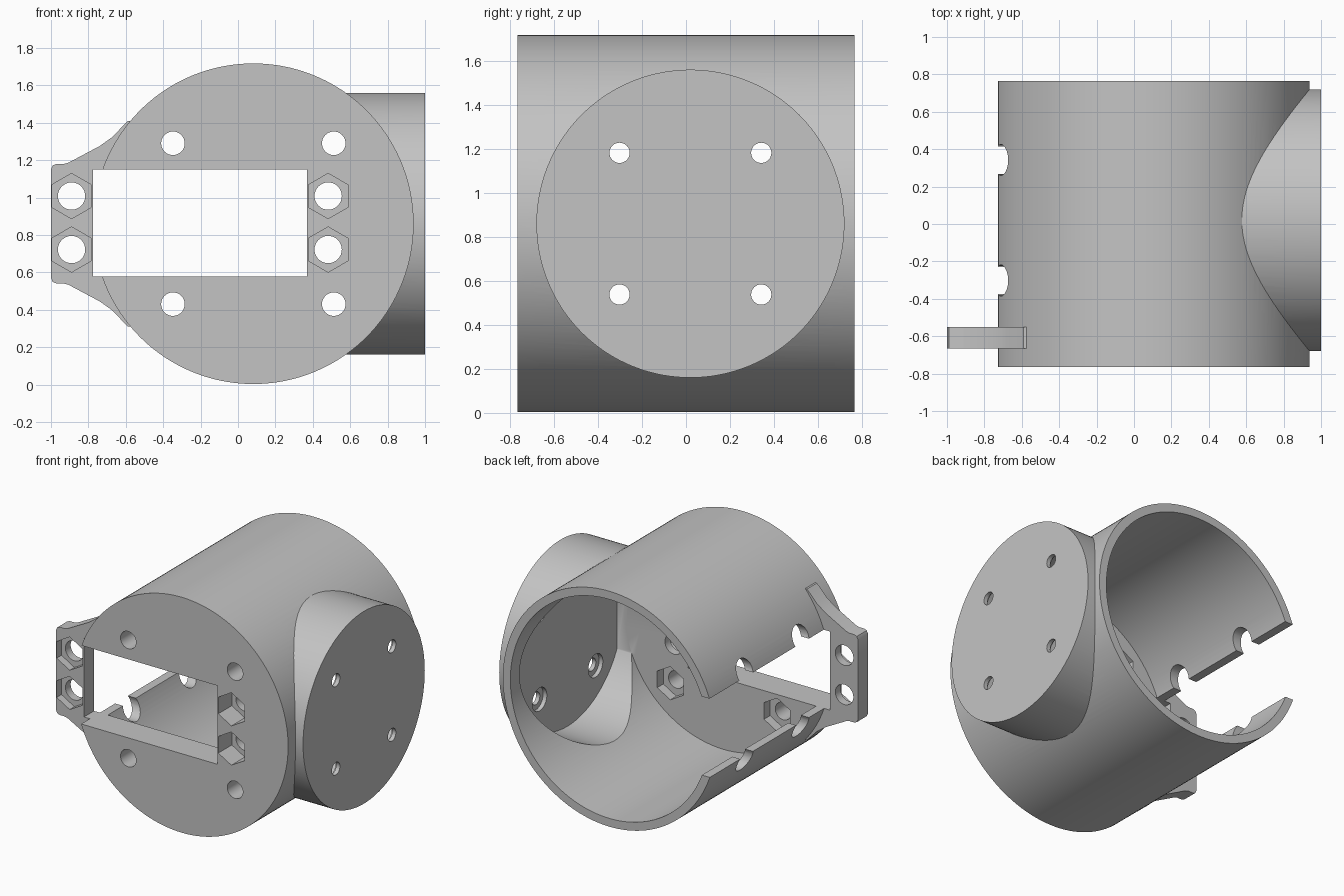
import bpy, bmesh, math

if "Cube" in bpy.data.objects:
    bpy.data.objects.remove(bpy.data.objects["Cube"], do_unlink=True)

CX, CY, CZ = 0.082, 0.02, 0.86      # drum axis x, side tube axis y, shared height
FRONT, PLATE, BACK = -0.765, -0.55, 0.765
WALL = 0.06

grey = bpy.data.materials.new("plain grey")
grey.use_nodes = True
grey.diffuse_color = (0.55, 0.55, 0.55, 1)
grey.node_tree.nodes["Principled BSDF"].inputs["Base Color"].default_value = (0.55, 0.55, 0.55, 1)


def ring(u, v, r, n=32, turn=0.0):
    steps = [2 * math.pi * i / n + turn for i in range(n)]
    return [(u + r * math.cos(a), v + r * math.sin(a)) for a in steps]


def hexagon(u, v):
    return ring(u, v, 0.121, 6, math.pi / 2)


def prism(name, axis, points, lo, hi):
    """Extrude a profile along x (points are y, z) or along y (points are x, z)."""
    bm = bmesh.new()
    place = (lambda u, v, d: (d, u, v)) if axis == "x" else (lambda u, v, d: (u, d, v))
    ends = [[bm.verts.new(place(u, v, d)) for u, v in points] for d in (lo, hi)]
    bm.faces.new(ends[0])
    bm.faces.new(ends[1])
    for i in range(len(points)):
        j = (i + 1) % len(points)
        bm.faces.new((ends[0][i], ends[0][j], ends[1][j], ends[1][i]))
    bmesh.ops.recalc_face_normals(bm, faces=bm.faces)
    mesh = bpy.data.meshes.new(name)
    bm.to_mesh(mesh)
    bm.free()
    mesh.materials.append(grey)
    obj = bpy.data.objects.new(name, mesh)
    bpy.context.scene.collection.objects.link(obj)
    return obj


def combine(body, other, operation):
    mod = body.modifiers.new("combine", "BOOLEAN")
    mod.operation, mod.solver, mod.object = operation, "EXACT", other
    bpy.context.view_layer.objects.active = body
    bpy.ops.object.modifier_apply(modifier=mod.name)
    bpy.data.objects.remove(other, do_unlink=True)


# Drum, side tube and bracket ear
housing = prism("housing", "y", ring(CX, CZ, 0.857, 160), FRONT, BACK)
combine(housing, prism("side_tube", "x", ring(CY, CZ, 0.70, 144), 0.3, 1.0), "UNION")
upper = [(-1.0, 1.15), (-0.99, 1.172), (-0.97, 1.18), (-0.93, 1.18), (-0.905, 1.187),
         (-0.74, 1.275), (-0.67, 1.325), (-0.59, 1.41), (-0.45, 1.41)]
lower = [(x, 2 * CZ - z) for x, z in reversed(upper)]
combine(housing, prism("bracket_ear", "y", upper + lower, -0.665, PLATE), "UNION")

# Hollow interiors, leaving the front plate and the side disc
combine(housing, prism("drum_bore", "y", ring(CX, CZ, 0.857 - WALL, 160), PLATE, 1), "DIFFERENCE")
bore = [(y, z) for y, z in ring(CY, CZ, 0.70 - WALL, 144) if y > PLATE]
half = math.sqrt((0.70 - WALL) ** 2 - (PLATE - CY) ** 2)
cut = next(i for i, (y, z) in enumerate(bore) if z < CZ and y < CY)
bore[cut:cut] = [(PLATE, CZ + half), (PLATE, CZ - half)]
combine(housing, prism("tube_bore", "x", bore, 0.3, 1.0 - WALL), "DIFFERENCE")

# Rectangular window running back as a slot in the drum wall
slot = [(-0.775, 0.578), (0.37, 0.578), (0.37, 1.15), (-0.775, 1.15)]
combine(housing, prism("slot", "y", slot, -1, 1), "DIFFERENCE")

for side in (-1, 1):
    # Window screw holes with nut pockets in front
    for x in (-0.89, 0.482):
        z = CZ + 0.005 + side * 0.143
        combine(housing, prism("hole", "y", ring(x, z, 0.073), -1, 0), "DIFFERENCE")
        combine(housing, prism("pocket", "y", hexagon(x, z), -1, -0.61), "DIFFERENCE")
    # Plate screw holes with nut pockets inside
    for x in (CX - 0.43, CX + 0.43):
        z = CZ + side * 0.43
        combine(housing, prism("hole", "y", ring(x, z, 0.063), -1, 0), "DIFFERENCE")
        combine(housing, prism("pocket", "y", hexagon(x, z), -0.62, 0), "DIFFERENCE")
    # Side disc holes, with tool access bored from the slot side
    for y in (CY - 0.322, CY + 0.322):
        z = CZ + side * 0.322
        combine(housing, prism("hole", "x", ring(y, z, 0.046), 0.8, 1.2), "DIFFERENCE")
        combine(housing, prism("access", "x", ring(y, z, 0.084), -1.2, 0.97), "DIFFERENCE")

bpy.ops.object.select_all(action="DESELECT")
housing.select_set(True)
bpy.context.view_layer.objects.active = housing
bpy.ops.object.shade_smooth_by_angle(angle=math.radians(30))
